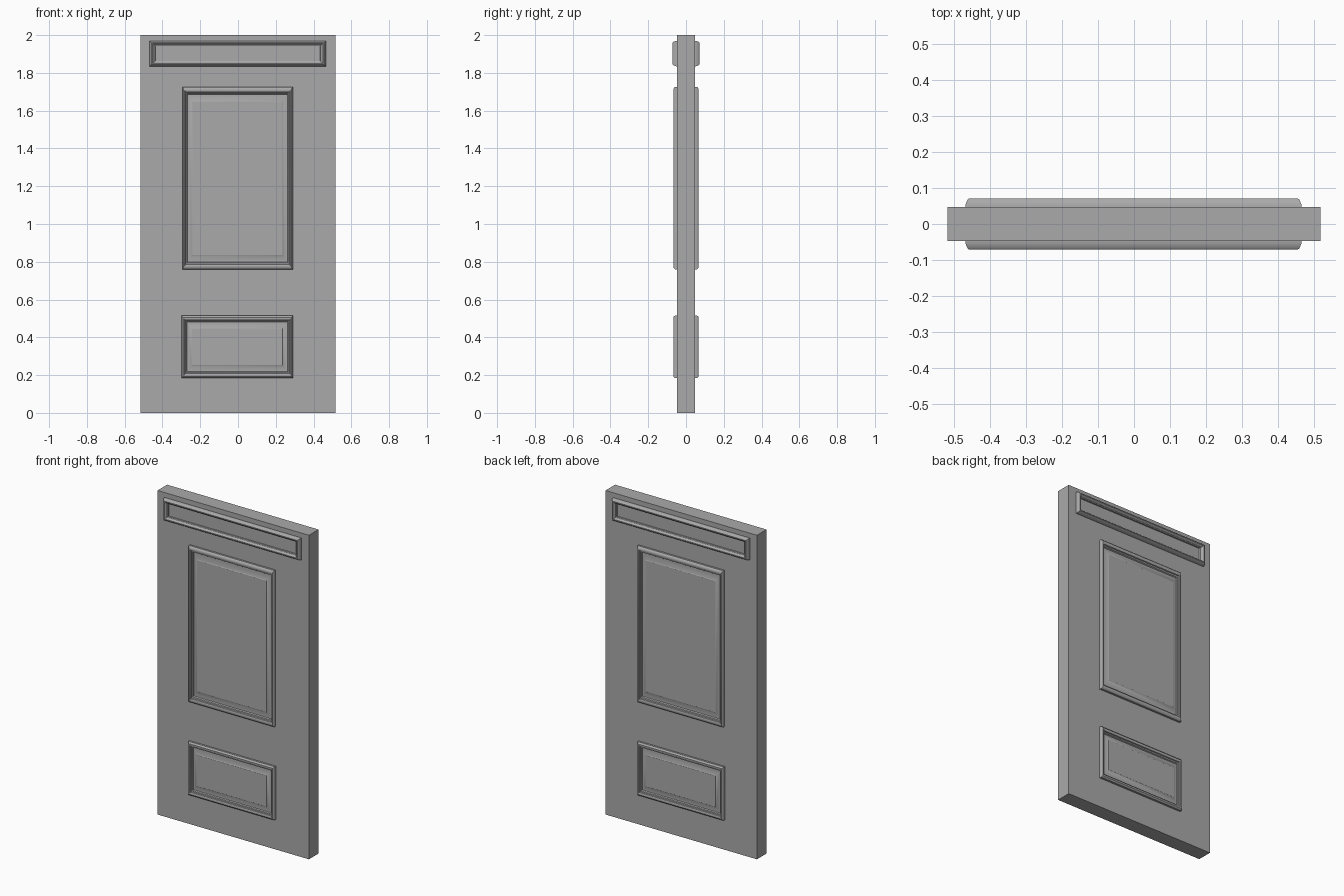
import bpy
import bmesh

cube = bpy.data.objects.get("Cube")
if cube:
    bpy.data.objects.remove(cube, do_unlink=True)

grey = bpy.data.materials.new("door_grey")
grey.use_nodes = True
grey.diffuse_color = (0.4, 0.4, 0.4, 1)
grey.node_tree.nodes["Principled BSDF"].inputs["Base Color"].default_value = grey.diffuse_color

HALF_WIDTH, HALF_DEPTH, HEIGHT = 0.517, 0.0465, 2.0


def finish(name, bm):
    bmesh.ops.recalc_face_normals(bm, faces=bm.faces)
    mesh = bpy.data.meshes.new(name)
    bm.to_mesh(mesh)
    bm.free()
    mesh.materials.append(grey)
    obj = bpy.data.objects.new(name, mesh)
    bpy.context.collection.objects.link(obj)
    return obj


def stepped_panel(name, x0, x1, z0, z1, profile, z_stretch, side):
    """Sweep an (inset, rise) profile around a rectangle with mitred corners."""
    bm = bmesh.new()
    rings = []
    for inset, rise in profile:
        dz = inset * z_stretch
        y = side * (HALF_DEPTH + rise)
        corners = ((x0 + inset, z0 + dz), (x1 - inset, z0 + dz),
                   (x1 - inset, z1 - dz), (x0 + inset, z1 - dz))
        rings.append([bm.verts.new((x, y, z)) for x, z in corners])
    for a, b in zip(rings, rings[1:]):
        for i in range(4):
            j = (i + 1) % 4
            bm.faces.new((a[i], a[j], b[j], b[i]))
    # Close the underside and the flat centre
    bm.faces.new(rings[0])
    bm.faces.new(rings[-1])
    obj = finish(name, bm)
    bpy.ops.object.select_all(action='DESELECT')
    obj.select_set(True)
    bpy.context.view_layer.objects.active = obj
    bpy.ops.object.shade_smooth_by_angle(angle=0.6)


# Door slab
bm = bmesh.new()
bmesh.ops.create_cube(bm, size=1)
for v in bm.verts:
    v.co.x *= 2 * HALF_WIDTH
    v.co.y *= 2 * HALF_DEPTH
    v.co.z = (v.co.z + 0.5) * HEIGHT
finish("door_slab", bm)

# Moulding sections: rounded lip, stepping inwards to the field
top_profile = [(0, -0.005), (0, 0.006), (0.003, 0.014), (0.006, 0.021), (0.01, 0.024),
               (0.016, 0.024), (0.021, 0.02), (0.024, 0.012), (0.029, 0.009), (0.03, 0.001)]
raised_profile = [(0, -0.005), (0, 0.012), (0.003, 0.017), (0.007, 0.0205), (0.013, 0.0205),
                  (0.018, 0.017), (0.02, 0.011), (0.025, 0.009), (0.028, 0.002),
                  (0.034, 0.002), (0.052, 0.008), (0.055, 0.011)]

# Matching panels on both faces
for label, side in (("front", -1), ("back", 1)):
    stepped_panel(label + "_top_moulding", -0.468, 0.465, 1.835, 1.97, top_profile, 0.95, side)
    stepped_panel(label + "_upper_panel", -0.295, 0.29, 0.76, 1.725, raised_profile, 1.4, side)
    stepped_panel(label + "_lower_panel", -0.298, 0.291, 0.185, 0.515, raised_profile, 1.25, side)
